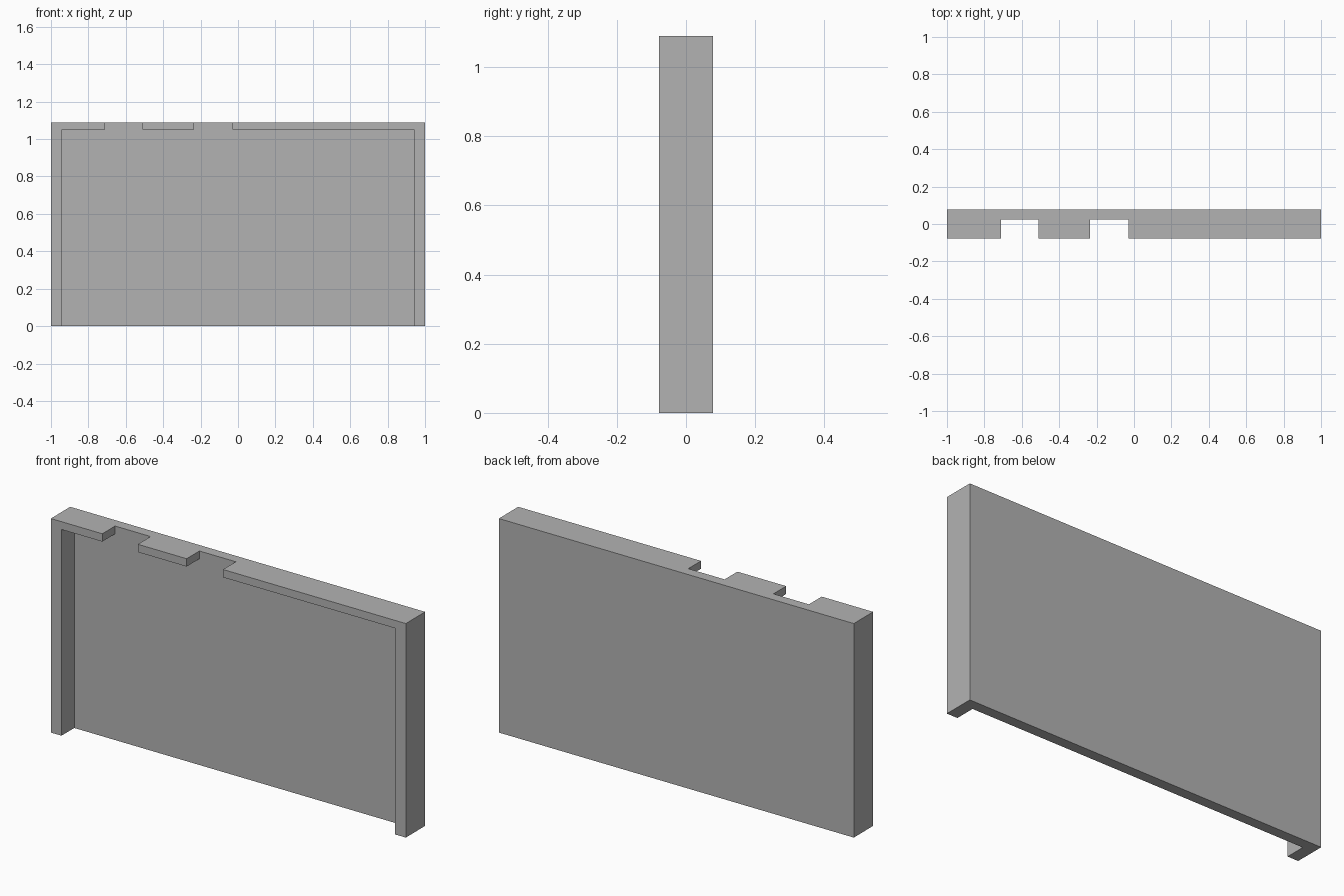
import bpy
import bmesh

cube = bpy.data.objects.get("Cube")
if cube:
    bpy.data.objects.remove(cube, do_unlink=True)

HALF_W, HALF_D, HEIGHT = 1.0, 0.078, 1.09
INNER_W, RAIL_Z, PANEL_Y = 0.94, 1.05, 0.025
NOTCHES = [(-0.71, -0.51), (-0.235, -0.03)]

grey = bpy.data.materials.new("plain grey")
grey.use_nodes = True
colour = (0.45, 0.45, 0.45, 1)
grey.diffuse_color = colour
grey.node_tree.nodes["Principled BSDF"].inputs["Base Color"].default_value = colour


def extrude_profile(name, profile, y0, y1):
    """Extrude an x-z outline from y0 to y1."""
    bm = bmesh.new()
    face = bm.faces.new([bm.verts.new((x, y0, z)) for x, z in profile])
    grown = bmesh.ops.extrude_face_region(bm, geom=[face])["geom"]
    verts = [g for g in grown if isinstance(g, bmesh.types.BMVert)]
    bmesh.ops.translate(bm, verts=verts, vec=(0, y1 - y0, 0))
    bmesh.ops.recalc_face_normals(bm, faces=bm.faces)
    mesh = bpy.data.meshes.new(name)
    bm.to_mesh(mesh)
    bm.free()
    mesh.materials.append(grey)
    obj = bpy.data.objects.new(name, mesh)
    bpy.context.collection.objects.link(obj)
    return obj


# Solid block with the outer size of the panel
panel = extrude_profile(
    "framed_panel",
    [(-HALF_W, 0), (HALF_W, 0), (HALF_W, HEIGHT), (-HALF_W, HEIGHT)],
    -HALF_D, HALF_D)

# Front recess, open at the bottom, with notches through the top rail
outline = [(-INNER_W, -0.1), (INNER_W, -0.1), (INNER_W, RAIL_Z)]
for left, right in reversed(NOTCHES):
    outline += [(right, RAIL_Z), (right, HEIGHT + 0.1),
                (left, HEIGHT + 0.1), (left, RAIL_Z)]
outline.append((-INNER_W, RAIL_Z))
cutter = extrude_profile("recess_cutter", outline, -HALF_D - 0.1, PANEL_Y)
cutter.hide_render = True

cut = panel.modifiers.new("recess", 'BOOLEAN')
cut.operation = 'DIFFERENCE'
cut.solver = 'EXACT'
cut.object = cutter
bpy.context.view_layer.objects.active = panel
bpy.ops.object.modifier_apply(modifier=cut.name)
bpy.data.objects.remove(cutter, do_unlink=True)
